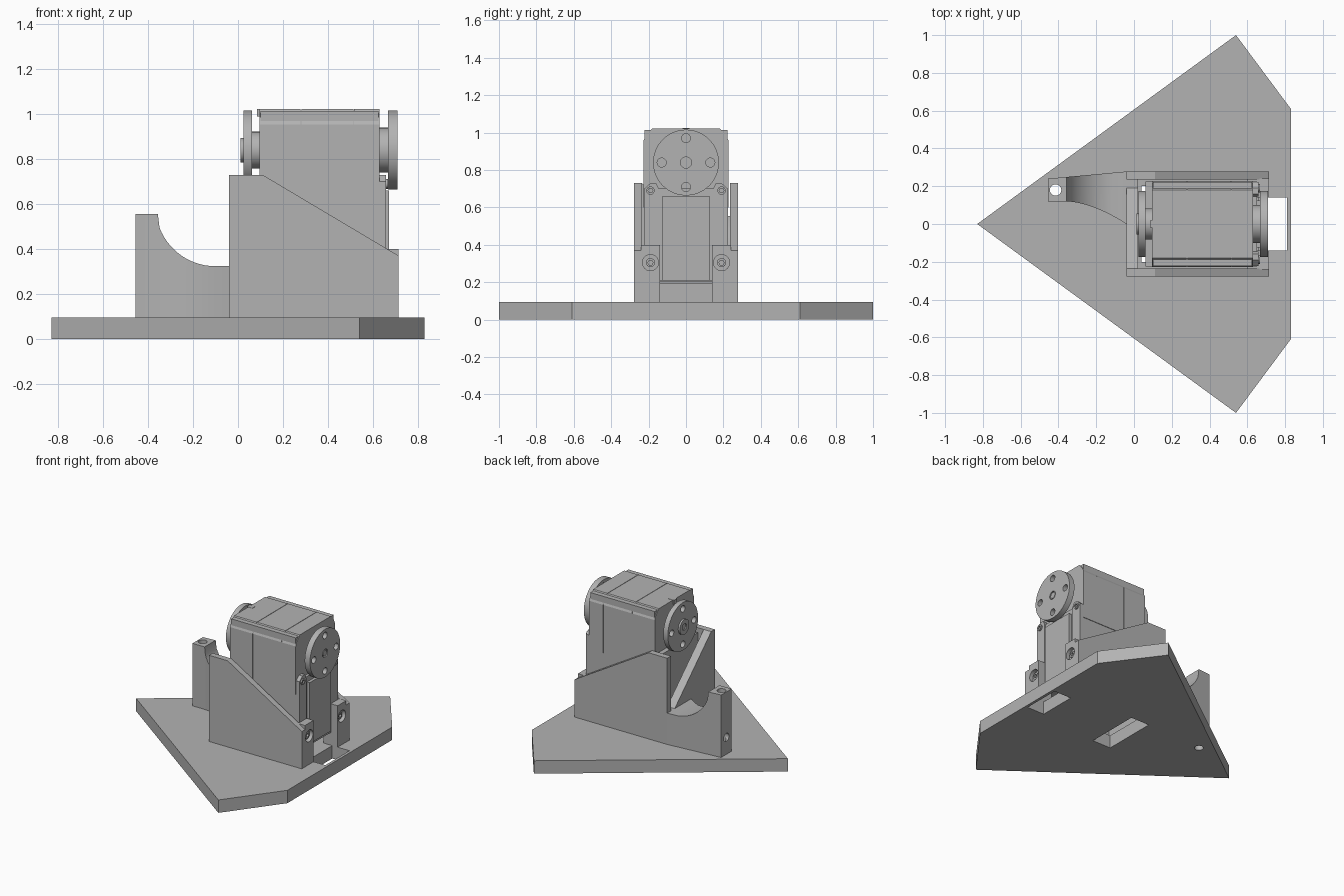
import bpy, bmesh, math
from mathutils import Matrix, Vector

if "Cube" in bpy.data.objects:
    bpy.data.objects.remove(bpy.data.objects["Cube"], do_unlink=True)

grey = bpy.data.materials.new("plain grey")
grey.use_nodes = True
COLOUR = (0.45, 0.45, 0.45, 1)
grey.diffuse_color = COLOUR
grey.node_tree.nodes["Principled BSDF"].inputs["Base Color"].default_value = COLOUR


def finish(name, bm):
    bmesh.ops.recalc_face_normals(bm, faces=bm.faces)
    mesh = bpy.data.meshes.new(name)
    bm.to_mesh(mesh)
    bm.free()
    mesh.materials.append(grey)
    obj = bpy.data.objects.new(name, mesh)
    bpy.context.collection.objects.link(obj)
    return obj


def prism(name, outline, axis, low, high):
    """Extrude a 2D outline along an axis; outline holds the other two coordinates in order."""
    def place(p, h):
        co = list(p)
        co.insert("xyz".index(axis), h)
        return co
    bm = bmesh.new()
    face = bm.faces.new([bm.verts.new(place(p, low)) for p in outline])
    grown = bmesh.ops.extrude_face_region(bm, geom=[face])["geom"]
    shift = Vector(place((0, 0), high - low))
    bmesh.ops.translate(bm, verts=[g for g in grown if isinstance(g, bmesh.types.BMVert)], vec=shift)
    return finish(name, bm)


def box(name, x, y, z):
    return prism(name, [(x[0], y[0]), (x[1], y[0]), (x[1], y[1]), (x[0], y[1])], "z", *z)


def rod(name, axis, low, high, centre, radius, sides=40):
    ring = [(centre[0] + radius * math.cos(math.tau * i / sides),
             centre[1] + radius * math.sin(math.tau * i / sides)) for i in range(sides)]
    return prism(name, ring, axis, low, high)


def combine(target, operation, *tools):
    for tool in tools:
        mod = target.modifiers.new("combine", "BOOLEAN")
        mod.operation, mod.solver, mod.object = operation, "EXACT", tool
        bpy.context.view_layer.objects.active = target
        bpy.ops.object.modifier_apply(modifier=mod.name)
        bpy.data.objects.remove(tool, do_unlink=True)


def smooth(obj):
    bpy.ops.object.select_all(action="DESELECT")
    obj.select_set(True)
    bpy.context.view_layer.objects.active = obj
    bpy.ops.object.shade_smooth_by_angle(angle=math.radians(25))


# Base plate with cable openings and the pin hole
base = prism("base_plate", [(-.83, 0), (.54, -1), (.83, -.61), (.83, .61), (.54, 1)], "z", 0, .095)
combine(base, "DIFFERENCE",
        box("cut", (.67, .81), (-.14, .14), (-.1, .2)),
        box("cut", (.04, .19), (-.2, .2), (-.1, .2)),
        rod("cut", "z", -.1, .2, (-.415, .18), .03))
smooth(base)

# Sloped cradle walls, mirrored front and back
side = [(-.04, .09), (.715, .09), (.715, .37), (.11, .73), (-.04, .73)]
for name, s in (("front_cradle_wall", -1), ("back_cradle_wall", 1)):
    prism(name, side, "y", *sorted((s * .235, s * .278)))

# End wall with a diagonal opening
prism("cradle_end_wall", [(-.277, .09), (.277, .09), (.277, .73), (.235, .73),
                          (.235, .325), (.19, .325), (-.235, .73), (-.277, .73)], "x", -.041, .02)

# Mounting posts with counterbored screws
for name, s in (("front_post", -1), ("back_post", 1)):
    post = box(name, (.6, .714), sorted((s * .14, s * .24)), (.09, .40))
    lower = box("pad", (.6, .714), sorted((s * .235, s * .277)), (.09, .37))
    combine(post, "UNION", lower)
    combine(post, "DIFFERENCE", rod("cut", "x", .685, .8, (s * .19, .305), .043))
    smooth(post)
    screw = rod(name + "_screw", "x", .67, .70, (s * .19, .305), .024)
    combine(screw, "DIFFERENCE", rod("cut", "x", .685, .8, (s * .19, .305), .014, 6))
    smooth(screw)

# Curved side arm: cross-sections swept along x
stations = [-.455, -.36] + [-.36 + .24 * (i / 14) ** 1.6 for i in range(1, 15)] + [-.08, -.04]
bm = bmesh.new()
previous = None
for x in stations:
    t = max(0, (x + .36) / .32)
    inner = .12 - .12 * t ** 1.7
    outer = .24 + .038 * (x + .455) / .415
    dip = max(0, .2665 ** 2 - (x + .10) ** 2) ** .5
    top = .555 if x <= -.355 else .59 - dip
    if x > -.12:
        top = .325
    ring = [bm.verts.new(p) for p in ((x, inner, .09), (x, outer, .09), (x, outer, top), (x, inner, top))]
    if previous:
        for i in range(4):
            bm.faces.new((previous[i], previous[i - 1], ring[i - 1], ring[i]))
    else:
        bm.faces.new(ring)
    previous = ring
bm.faces.new(previous)
arm = finish("side_arm", bm)
combine(arm, "DIFFERENCE",
        rod("cut", "z", 0, .7, (-.415, .18), .03),
        rod("cut", "x", -.6, -.41, (.18, .22), .03))
smooth(arm)

# Motor casing: chamfered top in three sections with thin seams
crown = [(-.228, .60), (.228, .60), (.228, .955), (.215, .985), (.18, 1.022),
         (-.18, 1.022), (-.215, .985), (-.228, .955)]
for name, x0, x1 in (("motor_rear_cover", .095, .279), ("motor_middle_case", .282, .513),
                     ("motor_gear_cover", .516, .63)):
    prism(name, crown, "x", x0, x1)
box("motor_core", (.10, .625), (-.222, .222), (.22, 1.015))
box("motor_lower_case", (.06, .65), (-.224, .224), (.21, .70))
box("motor_front_panel", (.64, .672), (-.125, .125), (.21, .66))
box("motor_panel_lip", (.60, .66), (-.14, .14), (.19, .205))

# Case corner flanges with screws
for name, s in (("front_flange", -1), ("back_flange", 1)):
    flange = prism(name, [(s * .145, .40), (s * .222, .40), (s * .222, .70),
                          (s * .19, .73), (s * .16, .73), (s * .145, .70)], "x", .62, .658)
    screw = rod(name + "_screw", "x", .64, .667, (s * .19, .69), .022)
    combine(screw, "DIFFERENCE", rod("cut", "x", .655, .7, (s * .19, .69), .013, 6))
    smooth(flange)
    smooth(screw)

# Output discs: a drilled disc and a hub at each end
AXLE = .84
for name, disc, hub, hub_radius, outward in (("output_disc", (.667, .71), (.62, .68), .10, 1),
                                             ("idler_disc", (.025, .062), (.055, .11), .082, -1)):
    plate = rod(name, "x", *disc, (0, AXLE), .176, 64)
    for i in range(4):
        a = math.pi / 2 * i
        combine(plate, "DIFFERENCE", rod("cut", "x", disc[0] - .02, disc[1] + .02,
                                         (.13 * math.cos(a), AXLE + .13 * math.sin(a)), .024, 24))
    if outward > 0:
        combine(plate, "DIFFERENCE", rod("cut", "x", .70, .75, (0, AXLE), .030, 32))
    smooth(plate)
    smooth(rod(name + "_hub", "x", *hub, (0, AXLE), hub_radius))

# Centre screws and idler cap
smooth(rod("output_screw", "x", .69, .708, (0, AXLE), .022))
cap = rod("idler_cap", "x", .012, .03, (0, AXLE), .055)
combine(cap, "DIFFERENCE", rod("cut", "x", 0, .02, (0, AXLE), .025))
smooth(cap)

# Small locating key on top of the rear cover
box("locating_key", (.085, .13), (-.018, .018), (.99, 1.024))
